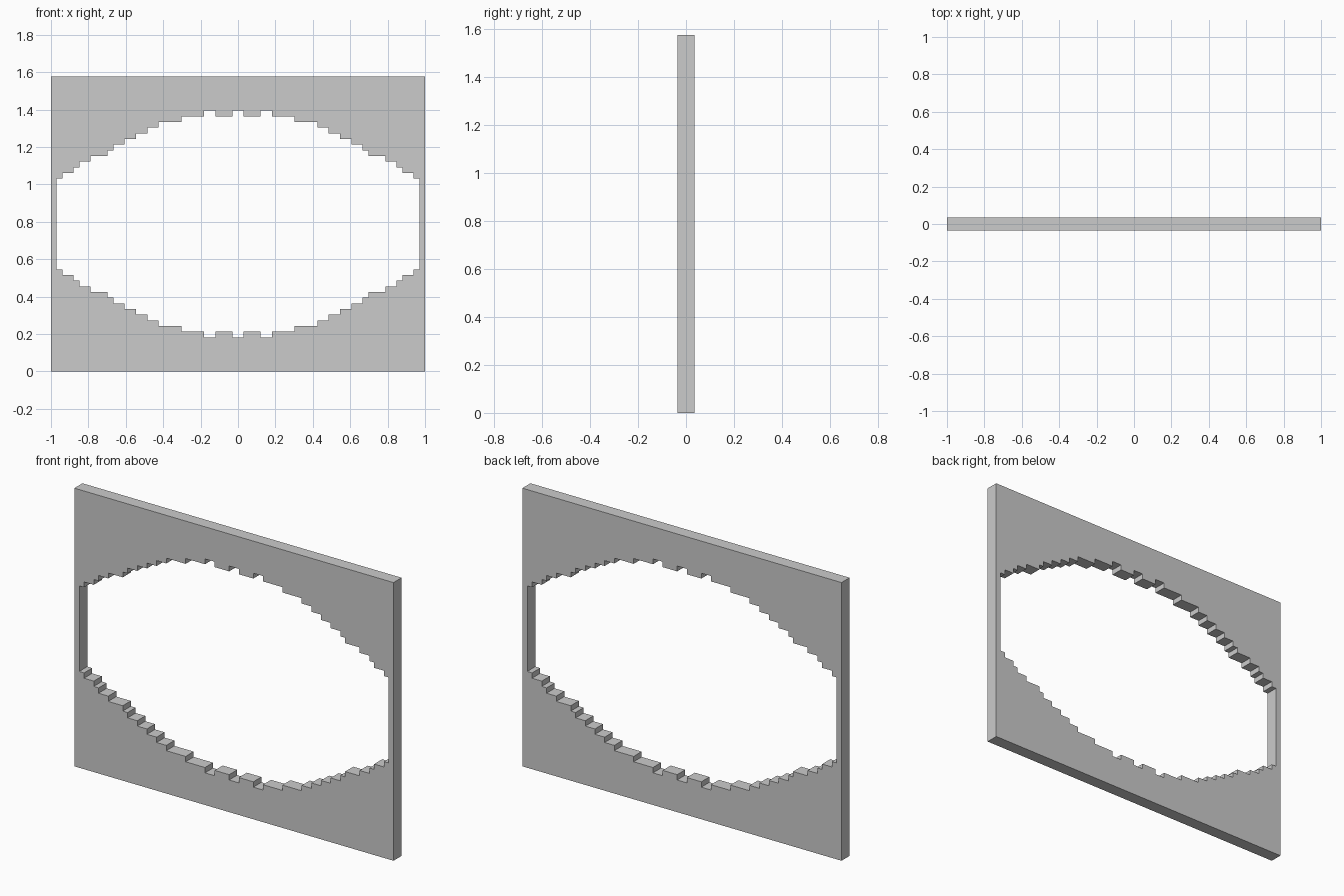
import bpy
from math import radians

if "Cube" in bpy.data.objects:
    bpy.data.objects.remove(bpy.data.objects["Cube"])

CELL = 1 / 33            # the opening is stepped on a 66 x 52 grid
HALF_W, HALF_H = 33, 26
HALF_DEPTH = 0.036

# (left edge, height above centre) of each step, left side to the middle
steps = [(-32, 8), (-31, 9), (-29, 10), (-28, 11), (-26, 12), (-23, 13),
         (-22, 14), (-20, 15), (-18, 16), (-16, 17), (-14, 18), (-10, 19),
         (-6, 20), (-4, 19), (-1, 20)]

# Stepped upper-left quarter, then mirrored in x and z
quarter = []
for i, (x, h) in enumerate(steps):
    quarter.append((x, h))
    if i + 1 < len(steps):
        quarter.append((steps[i + 1][0], h))
upper = quarter + [(-x, h) for x, h in reversed(quarter)]
opening = upper + [(x, -h) for x, h in reversed(upper)]
border = [(-HALF_W, -HALF_H), (HALF_W, -HALF_H),
          (HALF_W, HALF_H), (-HALF_W, HALF_H)]

# Flat filled profile with a hole, extruded to a panel
curve = bpy.data.curves.new("frame_panel", 'CURVE')
curve.dimensions = '2D'
curve.fill_mode = 'BOTH'
curve.extrude = HALF_DEPTH
for outline in (border, opening):
    spline = curve.splines.new('POLY')
    spline.points.add(len(outline) - 1)
    for point, (x, z) in zip(spline.points, outline):
        point.co = (x * CELL, (z + HALF_H) * CELL, 0, 1)
    spline.use_cyclic_u = True

panel = bpy.data.objects.new("frame_panel", curve)
bpy.context.collection.objects.link(panel)
panel.rotation_euler.x = radians(90)

# Turn into a flat-shaded mesh
bpy.context.view_layer.objects.active = panel
panel.select_set(True)
bpy.ops.object.convert(target='MESH')
bpy.ops.object.transform_apply(location=True, rotation=True, scale=True)
bpy.ops.object.mode_set(mode='EDIT')
bpy.ops.mesh.select_all(action='SELECT')
bpy.ops.mesh.remove_doubles(threshold=0.0005)
bpy.ops.mesh.normals_make_consistent(inside=False)
bpy.ops.object.mode_set(mode='OBJECT')
bpy.ops.object.shade_flat()
